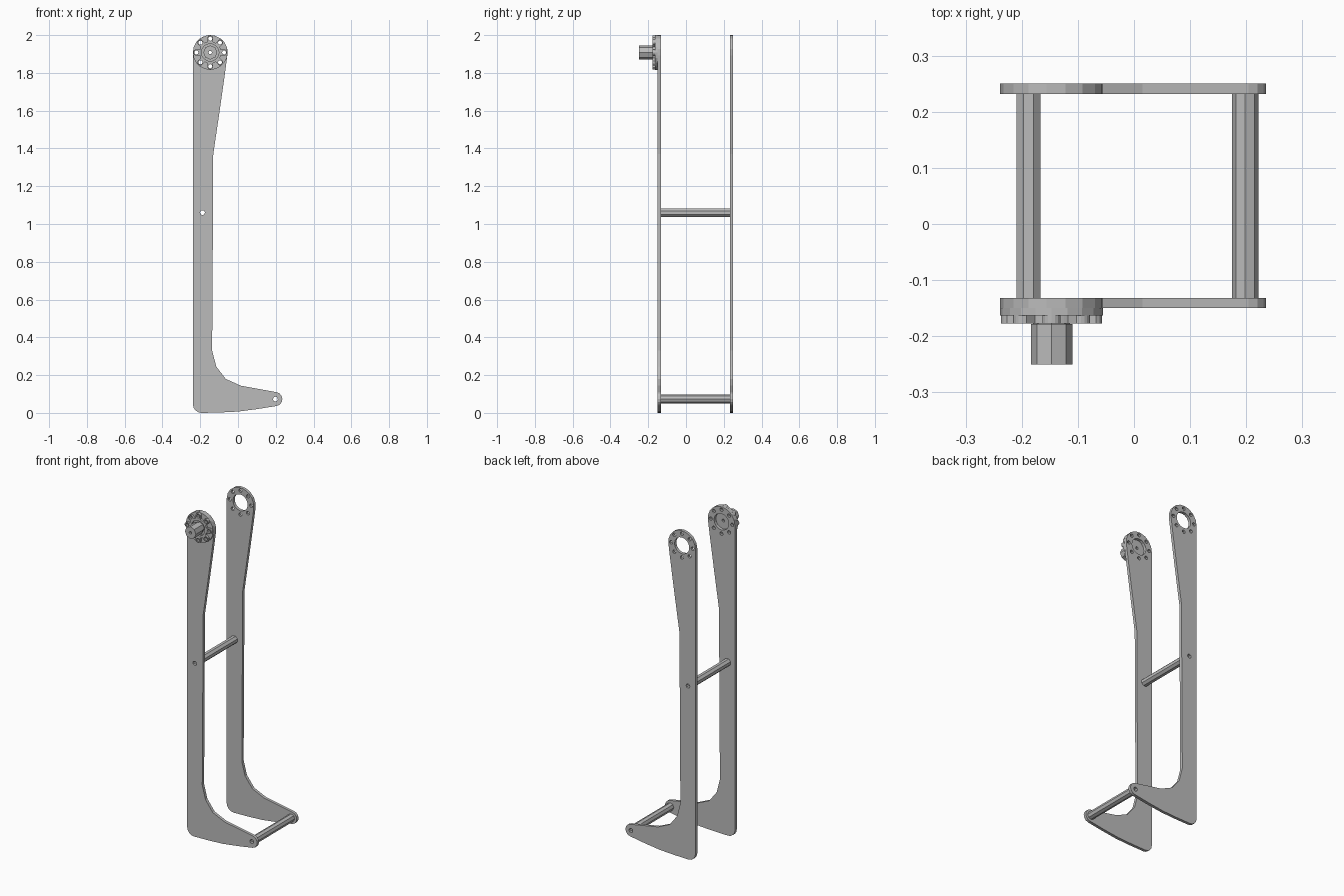
import bpy
from math import sin, cos, pi, radians, sqrt

cube = bpy.data.objects.get("Cube")
if cube:
    bpy.data.objects.remove(cube)

grey = bpy.data.materials.new("machined_grey")
grey.use_nodes = True
grey.diffuse_color = (0.5, 0.5, 0.5, 1)
grey.node_tree.nodes["Principled BSDF"].inputs["Base Color"].default_value = (0.5, 0.5, 0.5, 1)


def arc(c, r, start=0, end=360, n=12):
    """Points on an arc; a full turn leaves out the repeated end point."""
    steps = n if abs(end - start) == 360 else n - 1
    angles = [radians(start + (end - start) * i / steps) for i in range(n)]
    return [(c[0] + r * cos(a), c[1] + r * sin(a)) for a in angles]


def extrude(name, loops, y0, y1):
    """Fill x-z loops (outline first, then holes) and extrude from y0 to y1."""
    curve = bpy.data.curves.new(name, 'CURVE')
    curve.dimensions = '2D'
    curve.fill_mode = 'BOTH'
    curve.extrude = (y1 - y0) / 2
    for loop in loops:
        spline = curve.splines.new('POLY')
        spline.points.add(len(loop) - 1)
        for point, (x, z) in zip(spline.points, loop):
            point.co = (x, z, 0, 1)
        spline.use_cyclic_u = True
    temp = bpy.data.objects.new(name + "_profile", curve)
    bpy.context.collection.objects.link(temp)
    depsgraph = bpy.context.evaluated_depsgraph_get()
    mesh = bpy.data.meshes.new_from_object(temp.evaluated_get(depsgraph))
    bpy.data.objects.remove(temp)
    mesh.name = name
    mesh.materials.clear()
    mesh.materials.append(grey)
    for face in mesh.polygons:
        face.use_smooth = False
        face.material_index = 0
    obj = bpy.data.objects.new(name, mesh)
    obj.rotation_euler.x = pi / 2
    obj.location.y = (y0 + y1) / 2
    bpy.context.collection.objects.link(obj)
    return obj


# Shared centres
HUB = (-0.147, 1.908)
MID = (-0.188, 1.06)
TOE = (0.198, 0.073)
BOLT_RING = 0.073
bolt_holes = [arc(c, 0.011, n=8) for c in arc(HUB, BOLT_RING, n=8)]
rod_holes = [arc(c, 0.013, n=8) for c in (MID, TOE)]

# Two matching leg-shaped side plates
outline = (
    arc(HUB, 0.092, 180, -10, 10)
    + [(-0.07, 1.79), (-0.1, 1.58), (-0.131, 1.37), (-0.134, 0.8), (-0.137, 0.33),
       (-0.115, 0.245), (-0.065, 0.18), (0.015, 0.144)]
    + arc(TOE, 0.037, 80, -80, 7)
    + [(0.1, 0.02), (0, 0.007), (-0.1, 0.002)]
    + arc((-0.193, 0.046), 0.046, 270, 180, 5)
)
bore = arc(HUB, 0.05, n=16)
for name, y in (("front_side_plate", -0.15), ("back_side_plate", 0.232)):
    extrude(name, [outline, bore] + bolt_holes + rod_holes, y, y + 0.018)

# Hollow octagonal cross rods
for name, c, turn in (("middle_rod", MID, 22.5), ("toe_rod", TOE, 0)):
    extrude(name, [arc(c, 0.0235, turn, turn + 360, 8), arc(c, 0.013, n=8)], -0.132, 0.232)

# Hub flange against the front plate
axle_hole = arc(HUB, 0.009, n=8)
extrude("hub_flange", [arc(HUB, 0.092, n=20), axle_hole] + bolt_holes, -0.163, -0.15)


# Scalloped ring: a round core with a boss at each bolt
def scallop(angle, core=0.058, boss=0.017):
    d = (angle + pi / 8) % (pi / 4) - pi / 8
    reach = boss ** 2 - (BOLT_RING * sin(d)) ** 2
    return max(core, BOLT_RING * cos(d) + sqrt(reach)) if reach > 0 else core


ring = []
for i in range(96):
    a = 2 * pi * i / 96
    ring.append((HUB[0] + scallop(a) * cos(a), HUB[1] + scallop(a) * sin(a)))
extrude("hub_scalloped_ring", [ring, arc(HUB, 0.046, n=16)] + bolt_holes, -0.177, -0.163)

# Octagonal shaft with a step at its root
extrude("hub_shaft_collar", [arc(HUB, 0.033, n=8), axle_hole], -0.18, -0.163)
extrude("hub_shaft", [arc(HUB, 0.037, n=8), axle_hole], -0.25, -0.178)
